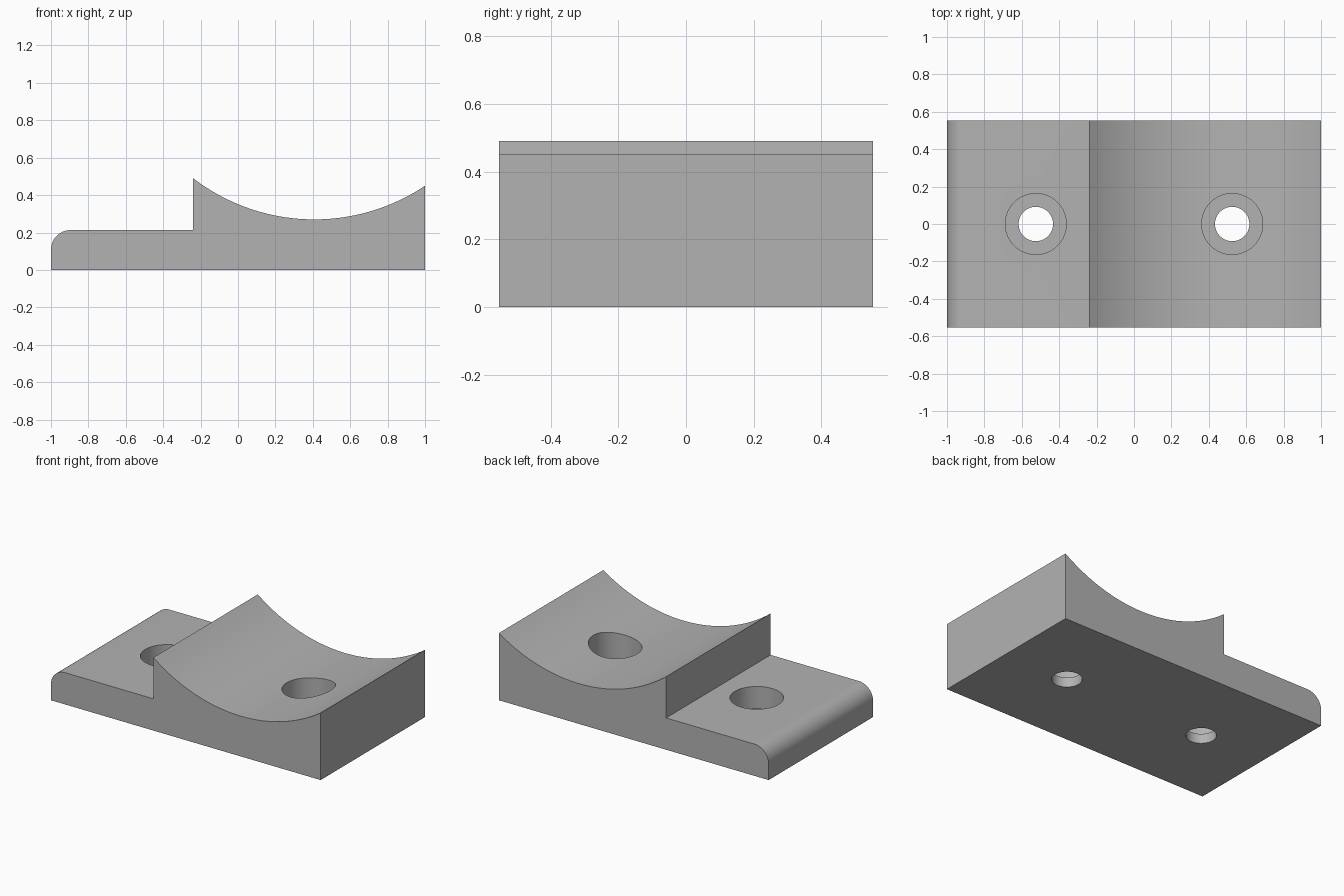
import bpy, bmesh, math

if "Cube" in bpy.data.objects:
    bpy.data.objects.remove(bpy.data.objects["Cube"])

HALF_Y = 0.553
SHELF_Z = 0.213
STEP_X = -0.24
FILLET = 0.105
ARC_X, ARC_R, ARC_LOW = 0.408, 1.063, 0.27
HOLE_X, HOLE_R, BORE_R, BORE_FLOOR = 0.525, 0.092, 0.163, 0.065

grey = bpy.data.materials.new("plain grey")
grey.diffuse_color = (0.45, 0.45, 0.45, 1)
grey.use_nodes = True
grey.node_tree.nodes["Principled BSDF"].inputs["Base Color"].default_value = grey.diffuse_color


def saddle_z(x):
    return ARC_LOW + ARC_R - math.sqrt(ARC_R ** 2 - (x - ARC_X) ** 2)


def make_object(name, bm):
    bmesh.ops.recalc_face_normals(bm, faces=bm.faces)
    mesh = bpy.data.meshes.new(name)
    bm.to_mesh(mesh)
    bm.free()
    mesh.materials.append(grey)
    obj = bpy.data.objects.new(name, mesh)
    bpy.context.collection.objects.link(obj)
    return obj


# Side profile: flat base, curved saddle, step, shelf with rounded end
profile = [(-1, 0), (1, 0)]
for i in range(41):
    x = 1 + (STEP_X - 1) * i / 40
    profile.append((x, saddle_z(x)))
profile.append((STEP_X, SHELF_Z))
for i in range(17):
    a = math.radians(90 + 90 * i / 16)
    profile.append((-1 + FILLET + FILLET * math.cos(a),
                    SHELF_Z - FILLET + FILLET * math.sin(a)))

# Bracket body: extrude the profile along y
bm = bmesh.new()
face = bm.faces.new([bm.verts.new((x, -HALF_Y, z)) for x, z in profile])
side = bmesh.ops.extrude_face_region(bm, geom=[face])
bmesh.ops.translate(bm, vec=(0, 2 * HALF_Y, 0),
                    verts=[v for v in side["geom"] if isinstance(v, bmesh.types.BMVert)])
body = make_object("saddle_bracket", bm)


# Counterbored screw holes: each cutter is a stepped plug
def plug(name, x, sides=64):
    bm = bmesh.new()
    rings = []
    for r, z in ((HOLE_R, -0.1), (HOLE_R, BORE_FLOOR), (BORE_R, BORE_FLOOR), (BORE_R, 0.7)):
        rings.append([bm.verts.new((x + r * math.cos(math.tau * k / sides),
                                    r * math.sin(math.tau * k / sides), z))
                      for k in range(sides)])
    for a, b in zip(rings, rings[1:]):
        for k in range(sides):
            n = (k + 1) % sides
            bm.faces.new((a[k], a[n], b[n], b[k]))
    bm.faces.new(rings[0])
    bm.faces.new(rings[-1])
    return make_object(name, bm)


cutters = [plug("shelf_hole_cutter", -HOLE_X), plug("saddle_hole_cutter", HOLE_X)]
for cutter in cutters:
    mod = body.modifiers.new(cutter.name, 'BOOLEAN')
    mod.operation = 'DIFFERENCE'
    mod.solver = 'EXACT'
    mod.object = cutter

# Apply the cuts and remove the cutters
bpy.context.view_layer.objects.active = body
body.select_set(True)
for name in [m.name for m in body.modifiers]:
    bpy.ops.object.modifier_apply(modifier=name)
for cutter in cutters:
    bpy.data.objects.remove(cutter)

# Smooth the curved surfaces, keep the edges sharp
bpy.ops.object.shade_smooth_by_angle(angle=math.radians(25))
